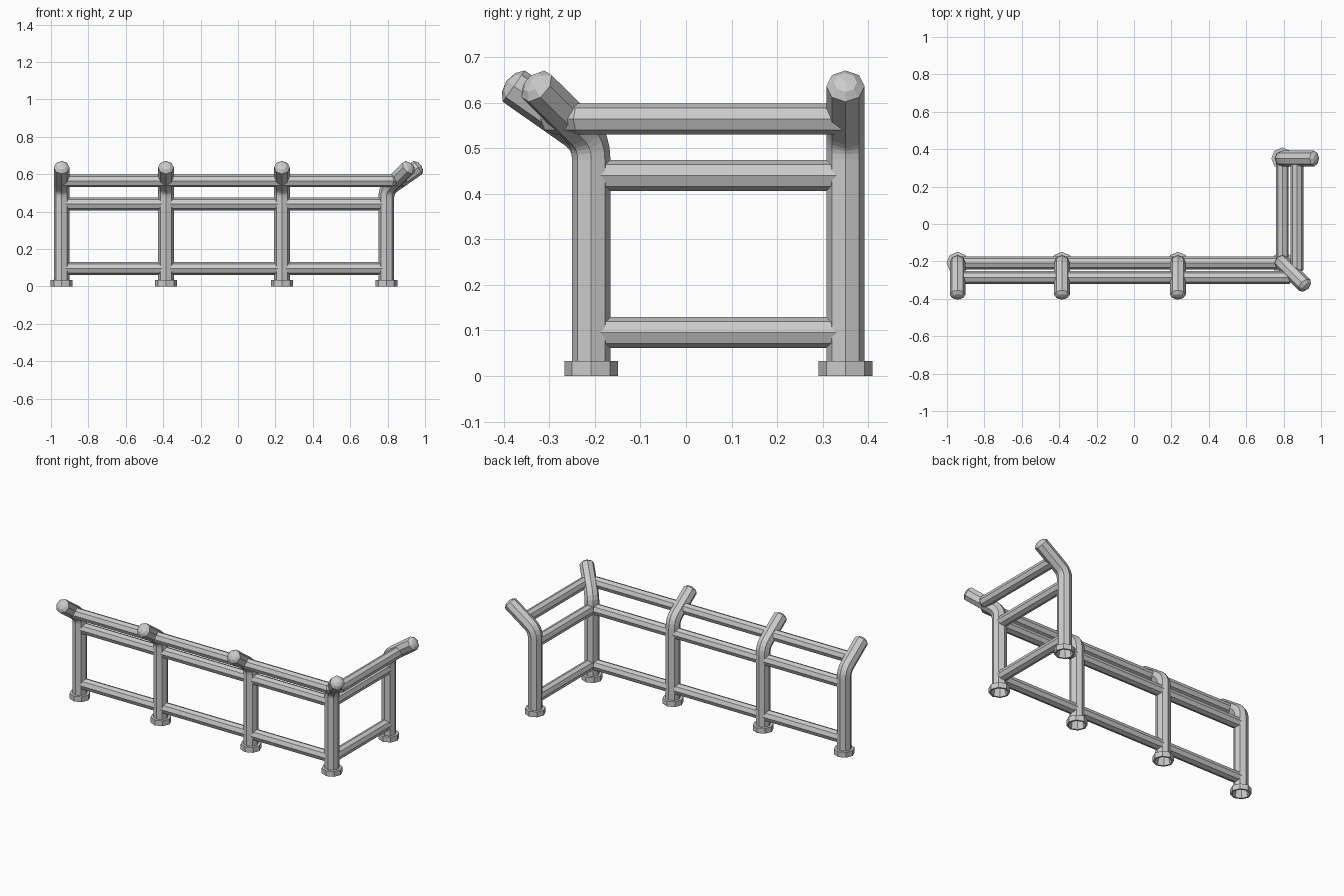
import bpy, bmesh, math
from mathutils import Vector

cube = bpy.data.objects.get("Cube")
if cube:
    bpy.data.objects.remove(cube, do_unlink=True)

SIDES = 8
POST_R, RAIL_R, BASE_R, BASE_H = 0.042, 0.034, 0.059, 0.033
BEND_Z, SLOPE, REACH = 0.517, 0.70, 0.17      # where the arm leans out, its rise and run
FRONT_Y, BACK_Y, CORNER_X = -0.208, 0.35, 0.793
UP = Vector((0, 0, 1))

steel = bpy.data.materials.new("grey_metal")
steel.use_nodes = True
GREY = (0.6, 0.6, 0.6, 1)
steel.diffuse_color = GREY
steel.node_tree.nodes["Principled BSDF"].inputs["Base Color"].default_value = GREY


def finish(bm, name):
    bmesh.ops.recalc_face_normals(bm, faces=bm.faces)
    mesh = bpy.data.meshes.new(name)
    bm.to_mesh(mesh)
    bm.free()
    mesh.materials.append(steel)
    obj = bpy.data.objects.new(name, mesh)
    bpy.context.collection.objects.link(obj)
    return obj


def bridge(bm, a, b):
    for i in range(SIDES):
        j = (i + 1) % SIDES
        bm.faces.new((a[i], a[j], b[j], b[i]))


def tube(name, path, radius, side, domed=False, closed_start=True):
    """Sweep an octagon along a planar path; side is the normal of its plane."""
    bm = bmesh.new()
    pts = [Vector(p) for p in path]
    rings = []

    def ring(center, r, normal, stretch=1.0):
        return [bm.verts.new(center + side * (r * math.cos(t)) + normal * (r * stretch * math.sin(t)))
                for t in (2 * math.pi * i / SIDES for i in range(SIDES))]

    for i, p in enumerate(pts):
        d_in = (p - pts[i - 1]).normalized() if i else (pts[1] - p).normalized()
        d_out = (pts[i + 1] - p).normalized() if i < len(pts) - 1 else d_in
        tangent = (d_in + d_out).normalized()
        rings.append(ring(p, radius, tangent.cross(side), 1 / tangent.dot(d_in)))
    # Low rounded cap on the free end
    if domed:
        rings.append(ring(pts[-1] + d_in * 0.014, radius * 0.6, d_in.cross(side)))
    for a, b in zip(rings, rings[1:]):
        bridge(bm, a, b)
    if domed:
        tip = bm.verts.new(pts[-1] + d_in * 0.02)
        for i in range(SIDES):
            bm.faces.new((rings[-1][i], rings[-1][(i + 1) % SIDES], tip))
    else:
        bm.faces.new(rings[-1])
    if closed_start:
        bm.faces.new(rings[0])
    return finish(bm, name)


def post(name, x, y, lean):
    """Upright that bends outward in the horizontal direction lean."""
    lean = Vector((lean[0], lean[1], 0)).normalized()
    foot = Vector((x, y, 0))
    knee = foot + UP * BEND_Z
    tip = knee + (lean + UP * SLOPE) * REACH
    start = knee - UP * 0.04
    end = knee + (tip - knee).normalized() * 0.04
    bend = [start * (1 - t) ** 2 + knee * (2 * t * (1 - t)) + end * t ** 2
            for t in (0, 0.25, 0.5, 0.75, 1)]
    tube(name, [foot + UP * 0.02] + bend + [tip], POST_R, lean.cross(UP),
         domed=True, closed_start=False)


def base(name, x, y):
    """Foot collar, hollow underneath."""
    bm = bmesh.new()
    profile = [(0.041, BASE_H), (BASE_R, BASE_H), (BASE_R, 0), (0.048, 0)]
    loops = [[bm.verts.new((x + r * math.cos(t), y + r * math.sin(t), z))
              for t in (2 * math.pi * i / SIDES for i in range(SIDES))] for r, z in profile]
    for a, b in zip(loops, loops[1:] + loops[:1]):
        bridge(bm, a, b)
    finish(bm, name)


# Posts with collars
POSTS = [
    ("left_end_post", -0.943, FRONT_Y, (0, -1)),
    ("front_post_a", -0.385, FRONT_Y, (0, -1)),
    ("front_post_b", 0.235, FRONT_Y, (0, -1)),
    ("corner_post", CORNER_X, FRONT_Y, (1, -1)),
    ("back_post", CORNER_X, BACK_Y, (1, 0)),
]
POSTS[0] = ("right_end_post",) + POSTS[0][1:]
for name, x, y, lean in POSTS:
    post(name, x, y, lean)
    base(name + "_base", x, y)

# Lower and middle rails along the front and the side
for label, z in (("lower", 0.095), ("middle", 0.44)):
    tube(label + "_front_rail", [(-0.943, FRONT_Y, z), (CORNER_X, FRONT_Y, z)], RAIL_R, UP)
    tube(label + "_side_rail", [(CORNER_X, FRONT_Y, z), (CORNER_X, BACK_Y, z)], RAIL_R, UP)

# Top rail runs through the leaning arms and turns the corner
OUT, TOP_Z = 0.078, 0.564
tube("top_rail", [(-0.943, FRONT_Y - OUT, TOP_Z),
                  (CORNER_X + 0.025, FRONT_Y - OUT, TOP_Z),
                  (CORNER_X + OUT, FRONT_Y - 0.025, TOP_Z),
                  (CORNER_X + OUT, BACK_Y, TOP_Z)], RAIL_R, UP)
